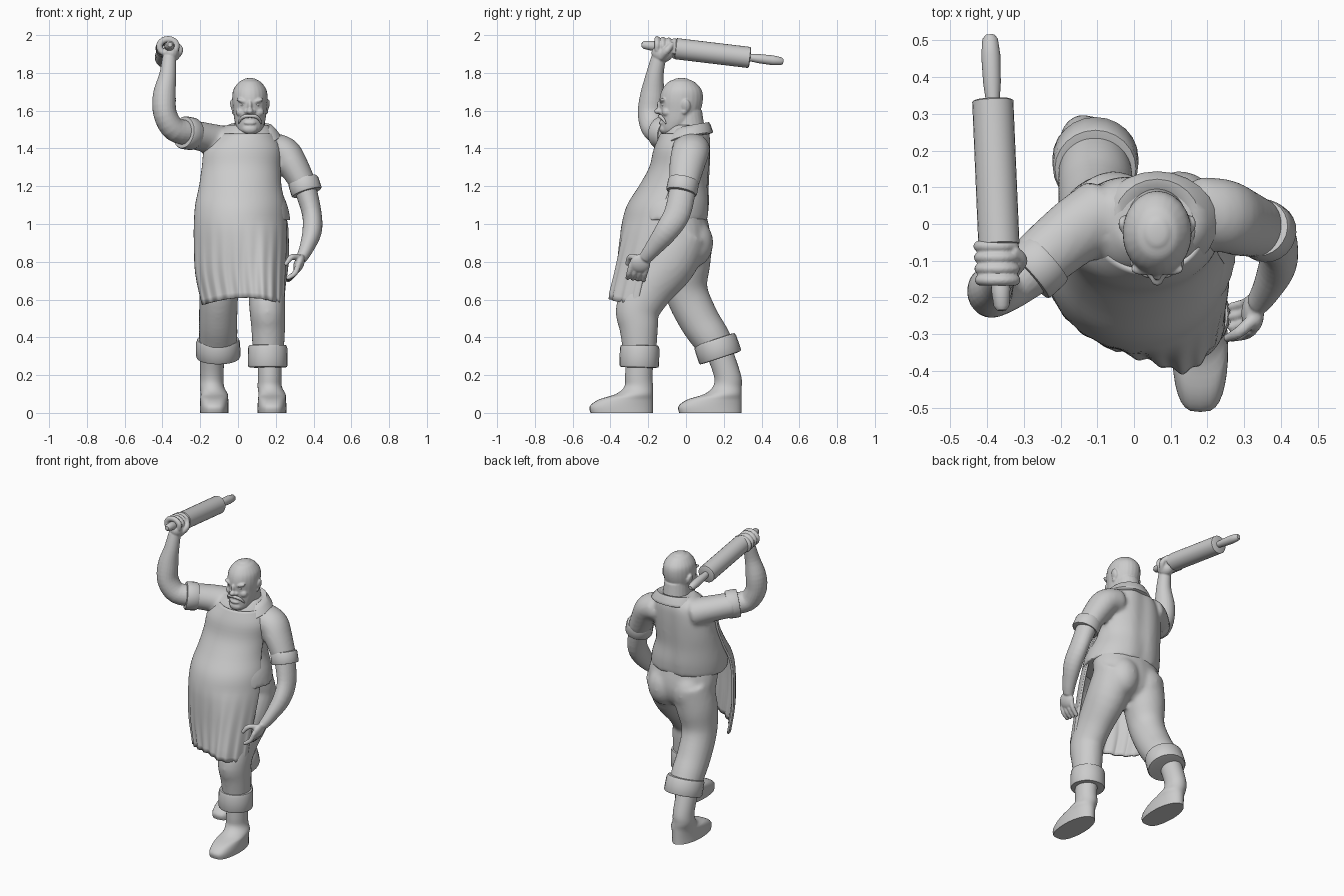
import bpy
import bmesh
import math
from mathutils import Vector, Matrix

cube = bpy.data.objects.get("Cube")
if cube:
    bpy.data.objects.remove(cube)

grey = bpy.data.materials.new("plain grey")
grey.use_nodes = True
grey.diffuse_color = (0.6, 0.6, 0.6, 1)
grey.node_tree.nodes["Principled BSDF"].inputs["Base Color"].default_value = grey.diffuse_color

X, Y, Z = Vector((1, 0, 0)), Vector((0, 1, 0)), Vector((0, 0, 1))


def finish(name, bm, thickness=0):
    """Turn a bmesh into a smooth shaded grey object."""
    bmesh.ops.recalc_face_normals(bm, faces=bm.faces)
    mesh = bpy.data.meshes.new(name)
    bm.to_mesh(mesh)
    bm.free()
    mesh.materials.append(grey)
    obj = bpy.data.objects.new(name, mesh)
    bpy.context.collection.objects.link(obj)
    if thickness:
        obj.modifiers.new("thickness", 'SOLIDIFY').thickness = thickness
    bpy.ops.object.select_all(action='DESELECT')
    obj.select_set(True)
    bpy.context.view_layer.objects.active = obj
    bpy.ops.object.shade_smooth_by_angle(angle=math.radians(50))
    return obj


def fuse(name, parts, voxel, rounds):
    """Melt overlapping parts into one organic surface."""
    bpy.ops.object.select_all(action='DESELECT')
    for part in parts:
        part.select_set(True)
    bpy.context.view_layer.objects.active = parts[0]
    bpy.ops.object.join()
    parts[0].name = name
    melt = parts[0].modifiers.new("melt", 'REMESH')
    melt.mode, melt.voxel_size, melt.use_smooth_shade = 'VOXEL', voxel, True
    relax = parts[0].modifiers.new("relax", 'SMOOTH')
    relax.factor, relax.iterations = .5, rounds


def spline(rows, steps):
    """Smooth interpolation through rows of numbers."""
    out = []
    for i in range(len(rows) - 1):
        p0, p1, p2, p3 = (rows[max(0, min(len(rows) - 1, i + k))] for k in (-1, 0, 1, 2))
        for s in range(steps):
            t = s / steps
            out.append([b + t * (c - a) / 2 + t * t * (a - 2.5 * b + 2 * c - d / 2)
                        + t ** 3 * (1.5 * (b - c) + (d - a) / 2)
                        for a, b, c, d in zip(p0, p1, p2, p3)])
    return out + [list(rows[-1])]


def loft(name, rows, ref=None, steps=4, sides=24, dome=0.0, warp=None, arc=None, thickness=0):
    """Skin elliptical rings (x, y, z, radius, radius); level rings if ref is None."""
    rows = spline(rows, steps)
    pts = [Vector(r[:3]) for r in rows]
    rings = []
    for i, r in enumerate(rows):
        t = (pts[min(i + 1, len(pts) - 1)] - pts[max(i - 1, 0)]).normalized()
        u = (ref - t * ref.dot(t)).normalized() if ref else X
        v = t.cross(u) if ref else Y
        rings.append((pts[i], t, u, v, r[3], r[4]))
    if dome:
        for end, sign in ((0, -1), (-1, 1)):
            p, t, u, v, a, b = rings[end]
            for deg in (30, 60, 80):
                c, s = math.cos(math.radians(deg)), math.sin(math.radians(deg))
                ring = (p + t * sign * dome * min(a, b) * s, t, u, v, a * c, b * c)
                rings.insert(0 if end == 0 else len(rings), ring)
    bm = bmesh.new()
    grid = []
    for p, t, u, v, a, b in rings:
        line = []
        for k in range(sides + bool(arc)):
            ang = arc[0] + (arc[1] - arc[0]) * k / sides if arc else math.tau * k / sides
            co = p + u * a * math.cos(ang) + v * b * math.sin(ang)
            line.append(bm.verts.new(warp(co, ang) if warp else co))
        grid.append(line)
    for low, high in zip(grid, grid[1:]):
        for k in range(sides):
            n = (k + 1) % len(low)
            bm.faces.new((low[k], low[n], high[n], high[k]))
    if not arc:
        bm.faces.new(grid[0])
        bm.faces.new(grid[-1])
    return finish(name, bm, thickness)


def blob(name, centre, size, tilt=0.0, axis='Y'):
    """Stretched sphere."""
    bm = bmesh.new()
    place = Matrix.Translation(centre) @ Matrix.Rotation(tilt, 4, axis) @ Matrix.Diagonal((*size, 1))
    bmesh.ops.create_uvsphere(bm, u_segments=20, v_segments=12, radius=1, matrix=place)
    return finish(name, bm)


def band(name, start, end, radius, ref):
    """Rolled cloth cuff between two points."""
    a, b = Vector(start), Vector(end)
    rows = [(*a.lerp(b, f), radius * g, radius * g)
            for f, g in ((0, .8), (.02, .95), (.15, 1), (.5, 1.01), (.9, 1.01), (.98, .97), (1, .8))]
    return loft(name, rows, ref, steps=1)


# Trousers
seat = [loft("seat", [(.03, -.05, 1.08, .22, .15), (.04, -.02, .94, .23, .15),
                      (.03, -.02, .84, .19, .13), (.03, -.03, .78, .1, .08)]),
        loft("left_leg", [(.14, 0, .95, .13, .13), (.15, -.08, .8, .12, .14), (.152, -.19, .66, .1, .125),
                          (.155, -.255, .55, .095, .118), (.16, -.25, .45, .09, .103),
                          (.16, -.245, .32, .083, .088)], X),
        loft("right_leg", [(-.05, .02, .95, .125, .125), (-.08, 0, .8, .125, .13), (-.1, 0, .65, .105, .115),
                           (-.105, .065, .5, .102, .108), (-.105, .13, .4, .102, .102),
                           (-.11, .18, .32, .092, .092)], X)]
for x in (.125, -.055):
    seat.append(blob("buttock", (x, .037, .9), (.105, .108, .13)))
fuse("trousers", seat, .012, 8)
band("left_trouser_cuff", (.157, -.245, .36), (.157, -.248, .24), .104, X)
band("right_trouser_cuff", (-.105, .15, .39), (-.105, .183, .29), .116, X)


# Boots with blunt toes
def blunt(co, ang):
    c = math.cos(ang)
    co.x += .07 * (math.copysign(abs(c) ** .6, c) - c) * (co.z < .09) * (math.sin(ang) < 0)
    return co


def boot(name, x, y, top, reach):
    rows = [(x, top, .34, .065, .075), (x, y, .2, .062, .072), (x, y, .14, .064, .076)]
    rows += [(x + .012, y - reach * f, z, .07 + .006 * f, .075 + reach * f)
             for f, z in ((.25, .1), (.75, .07), (1, .035), (.98, 0))]
    loft(name, rows, sides=32, warp=blunt)


boot("left_boot", .168, -.25, -.24, .092)
boot("right_boot", -.138, .219, .17, .092)


# Apron with pleats that deepen toward the hem and a bulge over the forward knee
def drape(co, ang):
    fall = max(0, min(1, (1.02 - co.z) / .4))
    co.y -= fall * (.2 * co.x + .006 * math.sin(ang * 22) + .04 * math.exp(-((co.x - .15) / .07) ** 2))
    co.z += .02 * fall * math.cos(ang * 2 + 3)
    return co


loft("apron", [(.045, -.01, 1.48, .145, .125), (.025, -.02, 1.4, .205, .15), (.015, -.035, 1.3, .212, .16),
               (.01, -.06, 1.2, .222, .19), (.01, -.09, 1.1, .243, .222), (.01, -.11, 1, .25, .23),
               (.01, -.13, .9, .25, .22), (.01, -.16, .75, .243, .195), (.025, -.178, .59, .222, .185)],
     sides=96, warp=drape, arc=(math.radians(193), math.radians(353)), thickness=.012)


# Shirt with a spine groove, sleeves, and rolled sleeve cuffs
def spine(co, ang):
    co.y -= .014 * math.exp(-((co.x - .03) / .045) ** 2) * (math.sin(ang) > 0)
    return co


fuse("shirt", [
    loft("body", [(.036, -.085, 1.02, .243, .208), (.025, -.08, 1.1, .237, .21), (.01, -.055, 1.2, .213, .182),
                  (.015, -.02, 1.3, .205, .153), (.025, -.005, 1.4, .2, .142),
                  (.035, .005, 1.47, .17, .13), (.055, .015, 1.525, .11, .1)], sides=40, warp=spine),
    loft("left_sleeve", [(.17, .03, 1.4, .1, .085), (.245, .022, 1.378, .1, .085), (.292, .005, 1.31, .094, .08),
                         (.347, -.012, 1.21, .08, .068)], Y, dome=.3),
    loft("right_sleeve", [(-.08, .03, 1.43, .1, .09), (-.16, -.02, 1.455, .092, .08),
                          (-.27, -.11, 1.48, .082, .075)], Y, dome=.3)], .012, 8)
band("left_sleeve_cuff", (.343, -.01, 1.235), (.365, -.025, 1.165), .082, Y)
band("right_sleeve_cuff", (-.235, -.09, 1.475), (-.29, -.14, 1.485), .086, Y)


# Sloping collar, dipping to a point at the throat
def slope(co, ang):
    co.z += .16 * co.y - .06 * max(0, -math.sin(ang)) ** 3
    return co


loft("collar", [(.063, .01, 1.455, .09, .09), (.063, .003, 1.46, .158, .138), (.063, .003, 1.478, .156, .136),
                (.063, .01, 1.52, .117, .112), (.063, .01, 1.513, .085, .085)], steps=2, warp=slope)

# Head and face
face = [
    loft("neck", [(.06, .025, 1.4, .09, .09), (.062, .012, 1.5, .083, .088), (.063, .0, 1.6, .075, .085)]),
    loft("skull", [(.063, -.08, 1.475, .035, .04), (.063, -.07, 1.495, .062, .06), (.063, -.045, 1.54, .08, .09),
                   (.063, -.03, 1.6, .089, .107), (.063, -.025, 1.66, .094, .115), (.063, -.022, 1.71, .088, .105),
                   (.063, -.024, 1.75, .06, .072), (.063, -.024, 1.764, .035, .042)], dome=.25),
    blob("nose_tip", (.063, -.146, 1.597), (.019, .023, .016)),
    blob("nose_bridge", (.063, -.133, 1.622), (.013, .02, .032), .3, 'X'),
    blob("lower_lip", (.063, -.13, 1.535), (.032, .014, .011)),
    blob("chin", (.063, -.113, 1.503), (.042, .028, .028))]
for s in (1, -1):
    face += [blob("ear", (.063 + s * .09, .0, 1.625), (.013, .024, .035), s * .25),
             blob("earlobe", (.063 + s * .086, -.01, 1.595), (.011, .014, .015)),
             blob("brow", (.063 + s * .037, -.122, 1.65), (.038, .018, .012), -s * .35),
             blob("cheek", (.063 + s * .045, -.103, 1.592), (.03, .024, .025)),
             blob("nostril", (.063 + s * .018, -.134, 1.594), (.012, .014, .011))]
fuse("head", face, .005, 4)
for side, s in (("left", 1), ("right", -1)):
    blob(side + "_eye", (.063 + s * .036, -.119, 1.63), (.014, .011, .008))
    loft(side + "_moustache", [(.063, -.139, 1.572, .009, .009), (.063 + s * .03, -.135, 1.569, .01, .01),
                               (.063 + s * .05, -.12, 1.554, .008, .008),
                               (.063 + s * .059, -.108, 1.534, .004, .004)], Y, sides=12, dome=1)

# Left arm with relaxed hand
arm = [
    loft("forearm", [(.353, -.015, 1.2, .07, .06), (.39, -.045, 1.06, .07, .052), (.392, -.105, .96, .062, .051),
                     (.362, -.175, .87, .045, .038), (.337, -.215, .82, .035, .03)], Y, dome=.4),
    blob("palm", (.323, -.243, .79), (.027, .055, .052), .35),
    loft("thumb", [(.325, -.26, .82, .018, .018), (.285, -.295, .825, .016, .016),
                   (.255, -.31, .79, .012, .012)], Y, sides=12, dome=1)]
for i in range(4):
    y = -.205 - .028 * i
    arm.append(loft("finger", [(.32, y, .785, .016, .016), (.302, y - .012, .74, .0145, .0145),
                               (.266, y - .02, .703 + .004 * i, .012, .012)], Y, sides=12, dome=1))
fuse("left_arm", arm, .005, 3)

# Rolling pin
tail, tip = Vector((-.36, -.235, 1.95)), Vector((-.392, .515, 1.86))


def pin(name, start, end, profile):
    a, b = tail.lerp(tip, start), tail.lerp(tip, end)
    loft(name, [(*a.lerp(b, f), r, r) for f, r in profile], X, steps=1)


pin("pin_barrel", .235, .765, ((0, .048), (.01, .056), (.99, .056), (1, .048)))
grip = ((0, .012), (.06, .021), (.3, .026), (.7, .024), (1, .018))
pin("pin_front_handle", 0, .25, grip)
pin("pin_back_handle", 1, .75, grip)

# Right arm with fist around the handle
arm = [
    loft("forearm", [(-.24, -.1, 1.48, .07, .068), (-.335, -.165, 1.5, .066, .064), (-.385, -.185, 1.58, .07, .062),
                     (-.39, -.178, 1.68, .065, .061), (-.372, -.165, 1.79, .047, .045),
                     (-.364, -.145, 1.88, .039, .037)], Y, dome=.4),
    blob("palm", (-.355, -.125, 1.905), (.044, .058, .05)),
    loft("thumb", [(-.335, -.13, 1.885, .022, .022), (-.308, -.1, 1.92, .019, .019),
                   (-.325, -.075, 1.95, .015, .015)], Y, sides=12, dome=1)]
along = (tip - tail).normalized()
for i in range(4):
    hub = tail + along * (.083 + .031 * i)
    path = []
    for deg in range(-30, 271, 50):
        ang = math.radians(deg)
        path.append((*(hub + X * (.046 * math.cos(ang) - .007) + Z * .038 * math.sin(ang)), .0155, .0175))
    arm.append(loft("finger", path, Y, sides=12, dome=.8))
fuse("right_arm", arm, .0045, 2)
